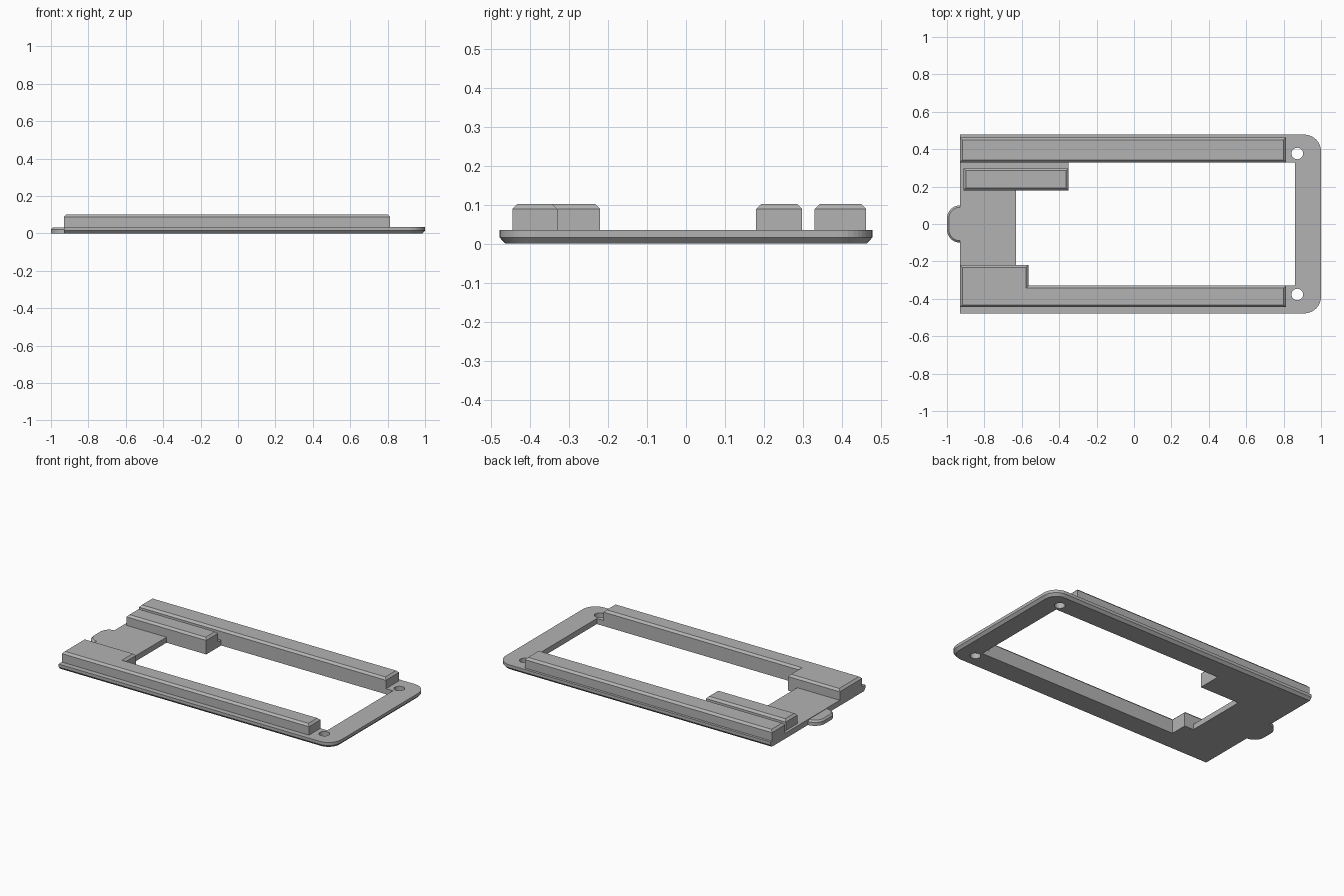
import bpy
import bmesh
from math import cos, sin, pi
from mathutils import Vector

cube = bpy.data.objects.get("Cube")
if cube:
    bpy.data.objects.remove(cube, do_unlink=True)

grey = bpy.data.materials.new("plain_grey")
grey.use_nodes = True
colour = (0.45, 0.45, 0.45, 1)
grey.diffuse_color = colour
grey.node_tree.nodes["Principled BSDF"].inputs["Base Color"].default_value = colour

PLATE_TOP, RAIL_TOP, BEVEL = 0.035, 0.102, 0.013
LEFT_END, HALF_WIDTH = -0.93, 0.478


def inset(points, d):
    """Offset a counter-clockwise outline inwards with mitred corners."""
    pts = [Vector(p) for p in points]
    result = []
    for i, p in enumerate(pts):
        a = (p - pts[i - 1]).normalized()
        b = (pts[(i + 1) % len(pts)] - p).normalized()
        na, nb = Vector((-a.y, a.x)), Vector((-b.y, b.x))
        result.append(p + (na + nb) * d / (1 + na.dot(nb)))
    return result


def prism(name, points, levels, flat_end=None):
    """Stack inset copies of an outline, given as (height, inset) levels."""
    bm = bmesh.new()
    rings = []
    for z, d in levels:
        ring = []
        for p, q in zip(points, inset(points, d)):
            x = p[0] if flat_end is not None and p[0] == flat_end else q.x
            ring.append(bm.verts.new((x, q.y, z)))
        rings.append(ring)
    for low, high in zip(rings, rings[1:]):
        for i in range(len(low)):
            bm.faces.new((low[i - 1], low[i], high[i], high[i - 1]))
    bm.faces.new(rings[0][::-1])
    bm.faces.new(rings[-1])
    bmesh.ops.recalc_face_normals(bm, faces=bm.faces)
    mesh = bpy.data.meshes.new(name)
    bm.to_mesh(mesh)
    bm.free()
    mesh.materials.append(grey)
    obj = bpy.data.objects.new(name, mesh)
    bpy.context.collection.objects.link(obj)
    return obj


def arc(cx, cy, r, start, end, steps=10):
    angles = [start + (end - start) * i / steps for i in range(steps + 1)]
    return [(cx + r * cos(a), cy + r * sin(a)) for a in angles]


def rect(x0, x1, y0, y1):
    return [(x0, y0), (x1, y0), (x1, y1), (x0, y1)]


def cut(target, cutter):
    mod = target.modifiers.new("cut", 'BOOLEAN')
    mod.operation, mod.solver, mod.object = 'DIFFERENCE', 'EXACT', cutter
    bpy.context.view_layer.objects.active = target
    bpy.ops.object.modifier_apply(modifier=mod.name)
    bpy.data.objects.remove(cutter, do_unlink=True)


# Base plate: two rounded corners, chamfered underside
r = 0.09
cx, cy = 1 - r, HALF_WIDTH - r
outline = ([(LEFT_END, -HALF_WIDTH)] + arc(cx, -cy, r, -pi / 2, 0)
           + arc(cx, cy, r, 0, pi / 2) + [(LEFT_END, HALF_WIDTH)])
plate = prism("base_plate", outline,
              [(0, 0.015), (0.016, 0), (PLATE_TOP, 0)], flat_end=LEFT_END)

# Stepped central opening and screw holes
opening = [(0.86, -0.33), (0.86, 0.33), (-0.35, 0.33), (-0.35, 0.18),
           (-0.63, 0.18), (-0.63, -0.22), (-0.565, -0.22), (-0.565, -0.33)]
through = [(-0.1, 0), (0.1, 0)]
cut(plate, prism("opening_cutter", opening, through))
for side in (-1, 1):
    circle = arc(0.873, side * 0.377, 0.031, 0, 2 * pi, 24)[:-1]
    cut(plate, prism("hole_cutter", circle, through))

# Raised rails and block with chamfered tops
raised = [(PLATE_TOP, 0), (RAIL_TOP - BEVEL, 0), (RAIL_TOP, BEVEL)]
prism("back_rail", rect(LEFT_END, 0.812, 0.33, 0.462), raised)
prism("inner_block", rect(-0.912, -0.35, 0.18, 0.298), raised)
prism("front_rail", [(LEFT_END, -0.445), (0.812, -0.445), (0.812, -0.33),
                     (-0.565, -0.33), (-0.565, -0.22), (LEFT_END, -0.22)], raised)

# Rounded pull tab
t = 0.07
tab = (arc(LEFT_END, 0.03, t, pi / 2, pi) + arc(LEFT_END, -0.03, t, pi, 1.5 * pi))
prism("pull_tab", tab, [(0, 0), (0.022, 0), (0.032, 0.01)], flat_end=LEFT_END)
